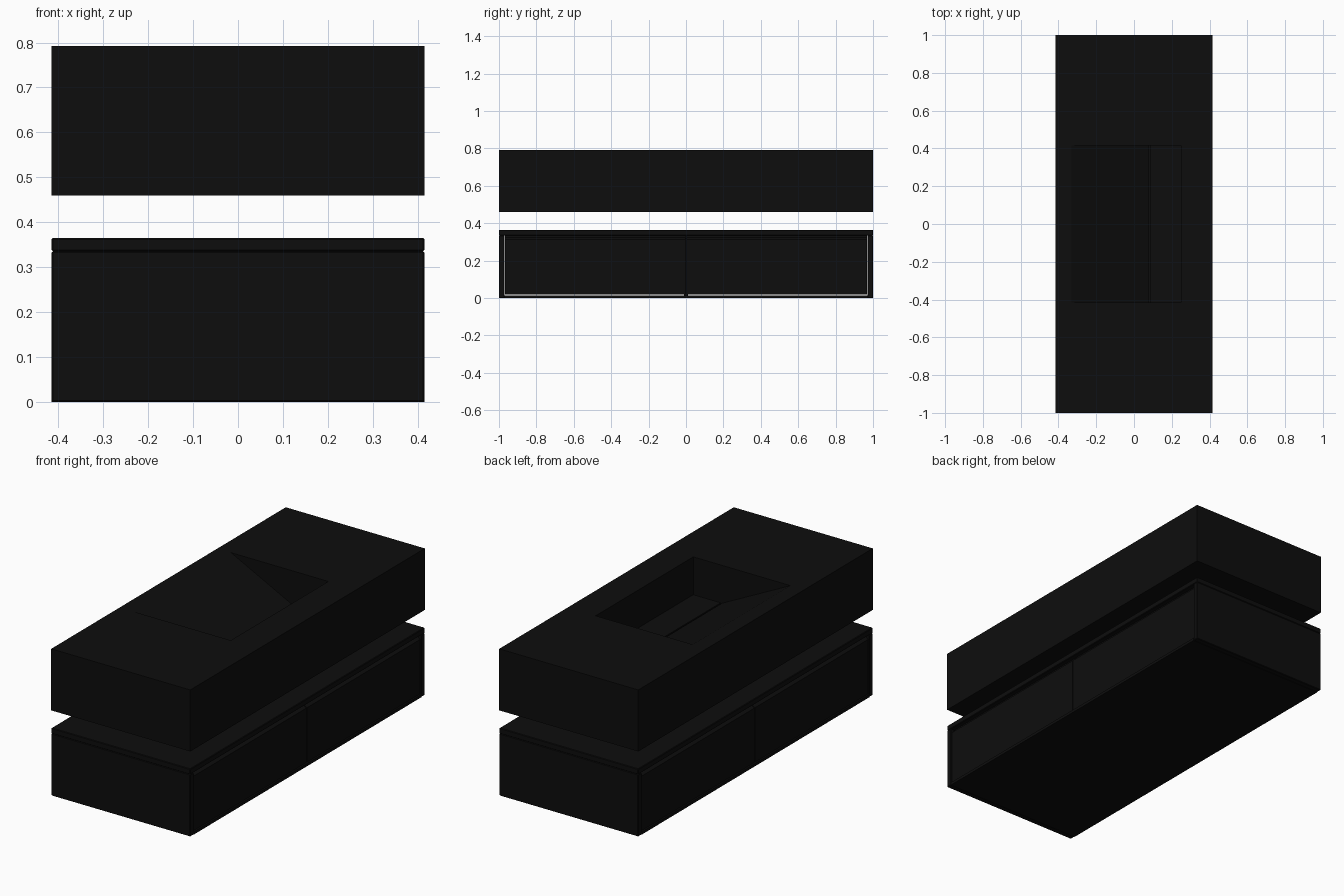
import bpy, bmesh

if "Cube" in bpy.data.objects:
    bpy.data.objects.remove(bpy.data.objects["Cube"])

dark = bpy.data.materials.new("matte_black")
dark.diffuse_color = (0.004, 0.004, 0.004, 1)
dark.use_nodes = True
dark.node_tree.nodes["Principled BSDF"].inputs["Base Color"].default_value = dark.diffuse_color


def make_object(name, bm):
    bmesh.ops.recalc_face_normals(bm, faces=bm.faces)
    mesh = bpy.data.meshes.new(name)
    bm.to_mesh(mesh)
    bm.free()
    mesh.materials.append(dark)
    obj = bpy.data.objects.new(name, mesh)
    bpy.context.collection.objects.link(obj)
    return obj


def add_bevel(obj, width):
    mod = obj.modifiers.new("edge", 'BEVEL')
    mod.width = width
    mod.segments = 1
    return obj


def box(name, x0, x1, y0, y1, z0, z1, bevel=0):
    bm = bmesh.new()
    bmesh.ops.create_cube(bm, size=1)
    for v in bm.verts:
        v.co = ((x0 + x1) / 2 + v.co.x * (x1 - x0),
                (y0 + y1) / 2 + v.co.y * (y1 - y0),
                (z0 + z1) / 2 + v.co.z * (z1 - z0))
    obj = make_object(name, bm)
    return add_bevel(obj, bevel) if bevel else obj


def extrude_profile(name, profile, y0, y1):
    """Sweep an x-z outline along y."""
    bm = bmesh.new()
    face = bm.faces.new([bm.verts.new((x, y0, z)) for x, z in profile])
    new = bmesh.ops.extrude_face_region(bm, geom=[face])["geom"]
    verts = [g for g in new if isinstance(g, bmesh.types.BMVert)]
    bmesh.ops.translate(bm, verts=verts, vec=(0, y1 - y0, 0))
    return make_object(name, bm)


W, L = 0.415, 1.0

# Upper block: ramped basin with a drain slot at the foot of the ramp
basin = box("basin_block", -W, W, -L, L, 0.46, 0.792)
cutter = extrude_profile("basin_cutter", [
    (-0.332, 0.792), (0.076, 0.588), (0.076, 0.575), (0.084, 0.575),
    (0.084, 0.588), (0.248, 0.588), (0.248, 0.85), (-0.332, 0.85)], -0.416, 0.416)
cutter.hide_render = True
cutter.hide_viewport = True
cut = basin.modifiers.new("basin", 'BOOLEAN')
cut.operation = 'DIFFERENCE'
cut.solver = 'EXACT'
cut.object = cutter

# Cabinet shell
box("cabinet_top", -W, W, -L, L, 0.335, 0.365, 0.003)
box("cabinet_bottom", -W, W, -0.97, 0.97, 0, 0.015)
for s, side in ((-1, "front"), (1, "back")):
    y0, y1 = sorted((s * 0.97, s * L))
    box("end_panel_" + side, -W, W, y0, y1, 0, 0.335, 0.003)
box("centre_divider", -0.38, 0.38, -0.012, 0.012, 0.015, 0.335)

# Drawer fronts on both long sides, with sloped finger-pull tops
for sx, flank in ((-1, "left"), (1, "right")):
    profile = [(sx * 0.41, 0.018), (sx * 0.41, 0.312), (sx * 0.39, 0.325),
               (sx * 0.39, 0.335), (sx * 0.38, 0.335), (sx * 0.38, 0.018)]
    for sy, end in ((-1, "front"), (1, "back")):
        y0, y1 = sorted((sy * 0.002, sy * 0.967))
        extrude_profile(f"drawer_{flank}_{end}", profile, y0, y1)
